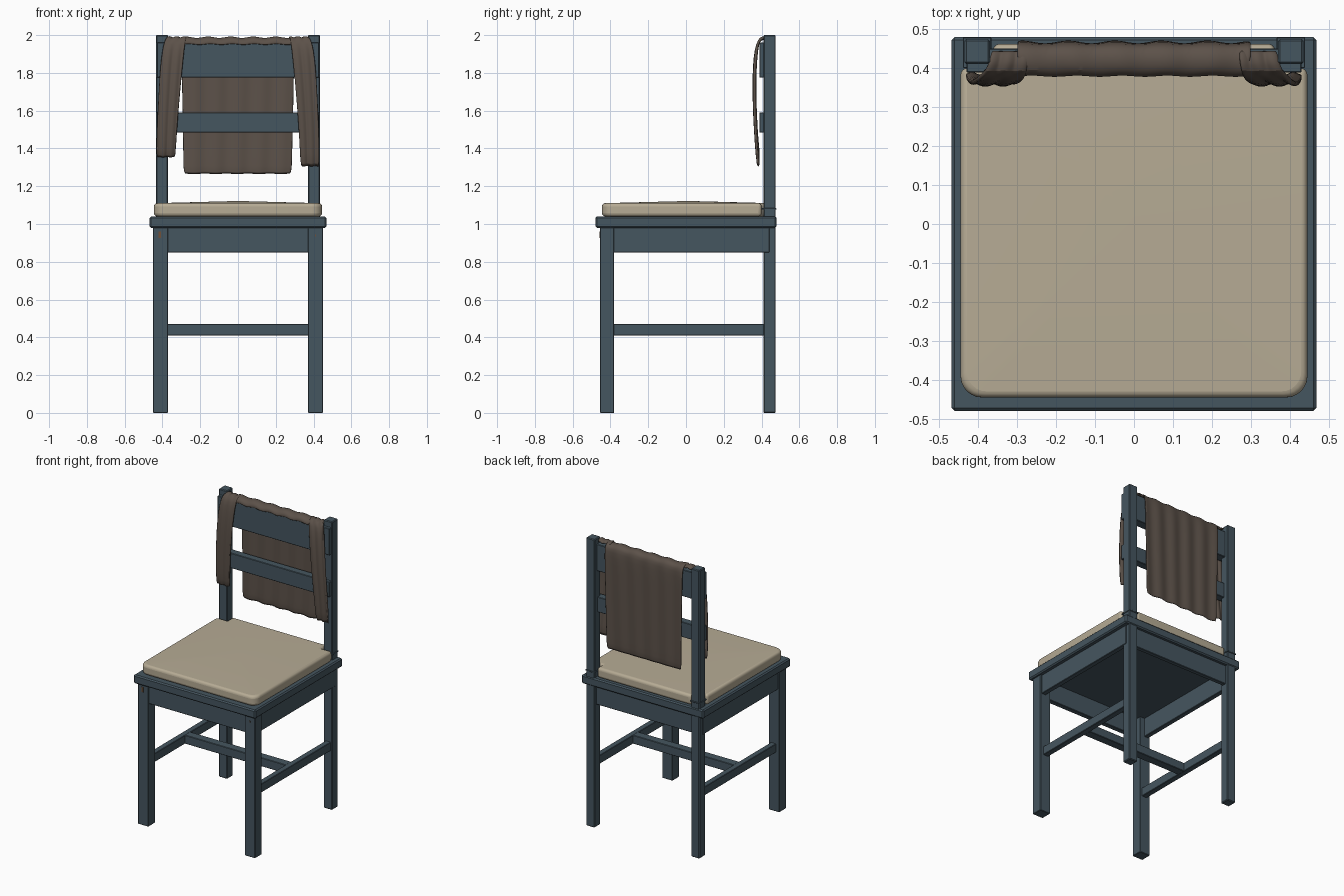
import bpy, bmesh, math

if "Cube" in bpy.data.objects:
    bpy.data.objects.remove(bpy.data.objects["Cube"])


def material(name, rgb):
    m = bpy.data.materials.new(name)
    m.diffuse_color = (*rgb, 1)
    m.use_nodes = True
    m.node_tree.nodes["Principled BSDF"].inputs["Base Color"].default_value = m.diffuse_color
    return m


PAINT = material("blue_paint", (0.06, 0.092, 0.115))
CLOTH = material("brown_cloth", (0.107, 0.083, 0.067))
FABRIC = material("cream_fabric", (0.47, 0.41, 0.30))
RUST = material("bare_wood", (0.16, 0.08, 0.04))


def finish(name, bm, mat):
    bmesh.ops.recalc_face_normals(bm, faces=bm.faces)
    me = bpy.data.meshes.new(name)
    bm.to_mesh(me)
    bm.free()
    ob = bpy.data.objects.new(name, me)
    bpy.context.collection.objects.link(ob)
    me.materials.append(mat)
    return ob


def smooth(ob):
    bpy.ops.object.select_all(action='DESELECT')
    bpy.context.view_layer.objects.active = ob
    ob.select_set(True)
    bpy.ops.object.shade_smooth_by_angle(angle=math.radians(40))


def bevel(ob, width, segments=1):
    b = ob.modifiers.new("bevel", 'BEVEL')
    b.width, b.segments = width, segments
    b.limit_method, b.angle_limit = 'ANGLE', math.radians(40)


def box(name, x, y, z, mat=PAINT, bev=0.003):
    """Box given by its (min, max) range on each axis."""
    bm = bmesh.new()
    bmesh.ops.create_cube(bm, size=1)
    for v in bm.verts:
        for i, (a, b) in enumerate((x, y, z)):
            v.co[i] = (a + b) / 2 + v.co[i] * (b - a)
    ob = finish(name, bm, mat)
    if bev:
        bevel(ob, bev)
    return ob


def pair(name, x, y, z, **kw):
    box(name + "_right", x, y, z, **kw)
    box(name + "_left", (-x[1], -x[0]), y, z, **kw)


# Legs and back posts
pair("front_leg", (0.37, 0.45), (-0.455, -0.38), (0, 0.985))
pair("back_post", (0.37, 0.435), (0.41, 0.475), (0, 2.0), bev=0.005)

# Seat board and aprons
box("seat_board", (-0.468, 0.468), (-0.48, 0.48), (0.98, 1.04), bev=0.008)
box("front_apron", (-0.38, 0.38), (-0.445, -0.41), (0.85, 0.985))
box("back_apron", (-0.38, 0.38), (0.425, 0.455), (0.85, 0.985))
pair("side_apron", (0.405, 0.439), (-0.39, 0.443), (0.85, 0.985))

# H-shaped stretchers
pair("side_stretcher", (0.385, 0.425), (-0.39, 0.42), (0.41, 0.47))
box("cross_stretcher", (-0.39, 0.39), (-0.03, 0.03), (0.41, 0.47))

# Back rails
box("top_rail", (-0.43, 0.43), (0.388, 0.45), (1.775, 1.96))
box("middle_rail", (-0.43, 0.43), (0.388, 0.44), (1.485, 1.59))

# Worn spots where the paint is chipped
box("paint_chip_left", (-0.42, -0.407), (-0.458, -0.45), (0.925, 0.96), RUST, 0)
box("paint_chip_right", (0.407, 0.413), (-0.457, -0.45), (0.935, 0.945), RUST, 0)

# Cushion: rounded front corners, rear corners notched round the posts
half = [(0.445 - 0.055 + 0.055 * math.cos(a), -0.445 + 0.055 + 0.055 * math.sin(a))
        for a in (math.radians(-90 + 15 * i) for i in range(7))]
half += [(0.445, 0.40), (0.362, 0.40), (0.362, 0.462)]
outline = half + [(-x, y) for x, y in reversed(half)]
bm = bmesh.new()
base = bm.faces.new([bm.verts.new((x, y, 1.04)) for x, y in outline])
ext = bmesh.ops.extrude_face_region(bm, geom=[base], use_keep_orig=True)
top = [f for f in ext["geom"] if isinstance(f, bmesh.types.BMFace)]
for v in top[0].verts:
    v.co.z = 1.11
poke = bmesh.ops.poke(bm, faces=top)
poke["verts"][0].co.z = 1.122
cushion = finish("seat_cushion", bm, FABRIC)
bevel(cushion, 0.018, 4)
smooth(cushion)

# Thin ties holding the cushion to the posts
pair("cushion_tie", (0.366, 0.439), (0.400, 0.479), (1.076, 1.084), bev=0.002)


def drape(name, path, columns, thick, waves, amp, phase=0.0):
    """Hanging cloth: path rows are (y, z, x_start, x_end)."""
    bm = bmesh.new()
    rows = []
    for r, (y, z, x0, x1) in enumerate(path):
        row = []
        for c in range(columns + 1):
            t = c / columns
            w = amp * math.sin(t * waves * math.tau + phase + 0.15 * r)
            hang = min(1.0, max(0.0, (1.98 - z) / 0.05))
            row.append(bm.verts.new((x0 + (x1 - x0) * t, y + w * hang,
                                     z + w * (1 - 0.6 * hang))))
        rows.append(row)
    for a, b in zip(rows, rows[1:]):
        for i in range(columns):
            bm.faces.new((a[i], a[i + 1], b[i + 1], b[i]))
    ob = finish(name, bm, CLOTH)
    s = ob.modifiers.new("thickness", 'SOLIDIFY')
    s.thickness, s.offset = thick, 0
    d = ob.modifiers.new("subdivision", 'SUBSURF')
    d.levels = d.render_levels = 1
    smooth(ob)
    return ob


# Garment body folded over the top rail and hanging behind it
body = [(0.382, 1.950, -0.29, 0.29), (0.383, 1.965, -0.29, 0.29),
        (0.395, 1.980, -0.29, 0.29), (0.420, 1.987, -0.30, 0.30),
        (0.445, 1.982, -0.30, 0.30), (0.459, 1.965, -0.30, 0.30),
        (0.463, 1.92, -0.30, 0.30), (0.463, 1.80, -0.298, 0.296),
        (0.462, 1.65, -0.295, 0.294), (0.461, 1.50, -0.292, 0.290),
        (0.460, 1.35, -0.290, 0.287), (0.459, 1.262, -0.289, 0.284)]
drape("garment_body", body, 36, 0.008, 5, 0.004)

# Sleeves folded forward over the rail, in front of the posts
for side, name, end in ((-1, "left", 1.35), (1, "right", 1.30)):
    rows = [(0.445, 1.975, 0.27, 0.365), (0.42, 1.987, 0.27, 0.37),
            (0.395, 1.983, 0.275, 0.38), (0.378, 1.955, 0.28, 0.395),
            (0.368, 1.89, 0.288, 0.405), (0.362, 1.79, 0.298, 0.414),
            (0.362, 1.68, 0.308, 0.420), (0.366, 1.56, 0.318, 0.426),
            (0.373, 1.44, 0.326, 0.430), (0.384, end, 0.332, 0.431)]
    drape("sleeve_" + name, [(y, z, side * a, side * b) for y, z, a, b in rows],
          14, 0.014, 2.5, 0.004, 0.6 * side)
